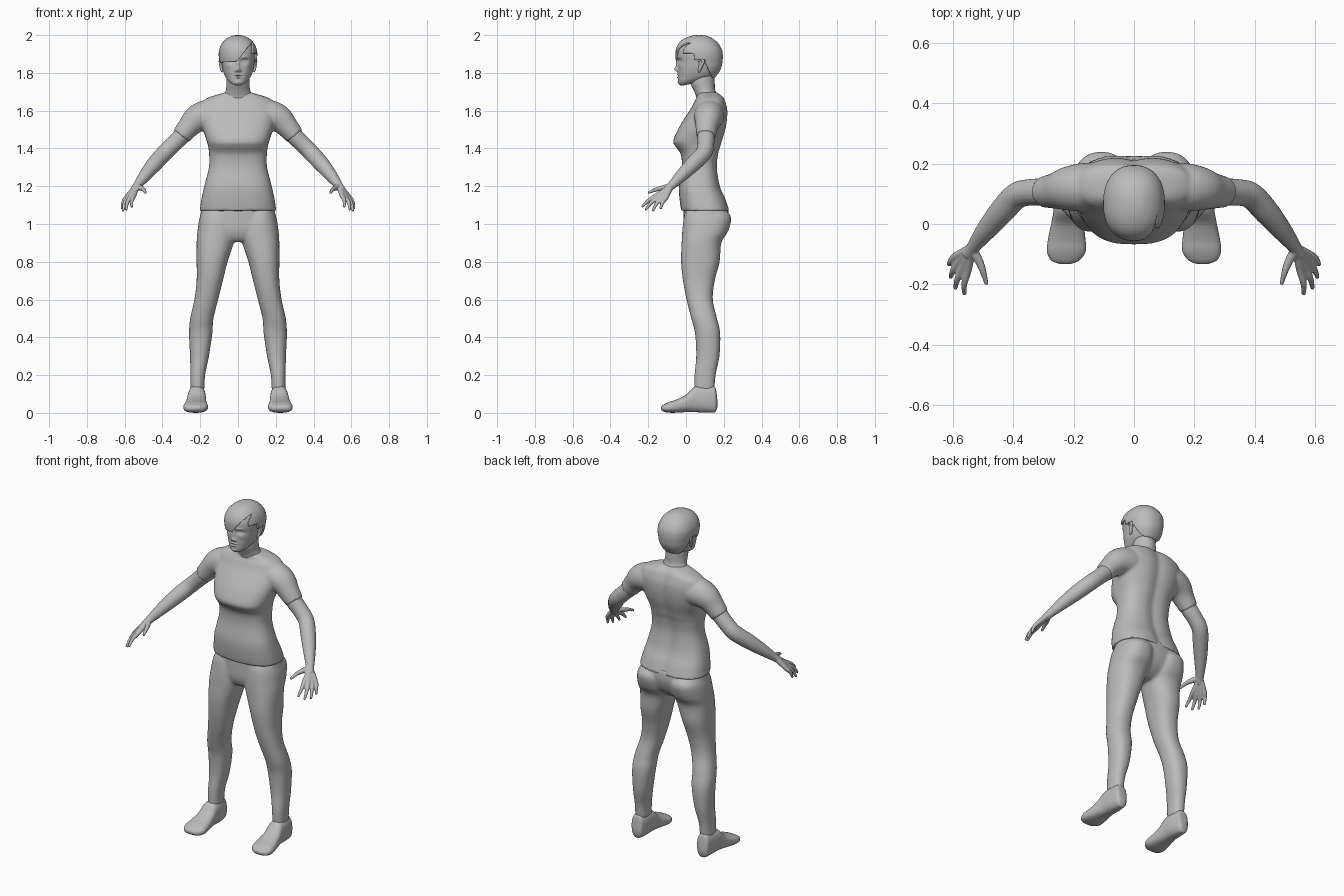
import bpy, bmesh
from math import cos, sin, pi, exp, copysign
from mathutils import Vector

cube = bpy.data.objects.get("Cube")
if cube:
    bpy.data.objects.remove(cube, do_unlink=True)

GREY = (0.5, 0.5, 0.5, 1)
clay = bpy.data.materials.new("plain_grey")
clay.use_nodes = True
clay.diffuse_color = GREY
clay.node_tree.nodes["Principled BSDF"].inputs["Base Color"].default_value = GREY


def spline(rows, steps):
    """Smooth Catmull-Rom interpolation through rows of numbers."""
    out = []
    last = len(rows) - 1
    for i in range(last):
        quad = rows[max(i - 1, 0)], rows[i], rows[i + 1], rows[min(i + 2, last)]
        for k in range(steps):
            t = k / steps
            out.append([b + t * ((c - a) + t * ((2*a - 5*b + 4*c - d) + t * (3*b - a - 3*c + d))) / 2
                        for a, b, c, d in zip(*quad)])
    out.append(list(rows[-1]))
    return out


def skin(bm, rings):
    """Closed surface through rings of points."""
    loops = [[bm.verts.new(p) for p in ring] for ring in rings]
    n = len(loops[0])
    for low, high in zip(loops, loops[1:]):
        for i in range(n):
            j = (i + 1) % n
            bm.faces.new((low[i], low[j], high[j], high[i]))
    bm.faces.new(loops[0][::-1])
    bm.faces.new(loops[-1])


def stack(bm, rows, side=1, axis="z", power=2.3, sides=48, steps=5):
    """Rounded slices: position along the axis, then the two ranges across it."""
    rings = []
    for t, a0, a1, b0, b1 in spline(rows, steps):
        ring = []
        for i in range(sides):
            ang = 2 * pi * i / sides
            ca, sa = [copysign(abs(f) ** (2 / power), f) for f in (cos(ang), sin(ang))]
            a = side * ((a0 + a1) / 2 + ca * (a1 - a0) / 2)
            b = (b0 + b1) / 2 + sa * (b1 - b0) / 2
            ring.append((a, b, t) if axis == "z" else (a, t, b))
        rings.append(ring)
    skin(bm, rings)


def tube(bm, rows, side=1, sides=20, steps=5):
    """Round limb along points of x, y, z and radius."""
    rows = spline(rows, steps)
    pts = [Vector((side * x, y, z)) for x, y, z, r in rows]
    rings = []
    for i, p in enumerate(pts):
        along = (pts[min(i + 1, len(pts) - 1)] - pts[max(i - 1, 0)]).normalized()
        u = along.cross(Vector((0, 1, 0.3))).normalized()
        v = along.cross(u)
        r = rows[i][3]
        rings.append([p + r * (u * cos(2 * pi * k / sides) + v * sin(2 * pi * k / sides))
                      for k in range(sides)])
    skin(bm, rings)


def finish(name, bm, voxel=0, relax=4):
    """Make the object; a voxel size fuses its overlapping volumes."""
    bmesh.ops.recalc_face_normals(bm, faces=bm.faces[:])
    for f in bm.faces:
        f.smooth = True
    mesh = bpy.data.meshes.new(name)
    bm.to_mesh(mesh)
    bm.free()
    mesh.materials.append(clay)
    ob = bpy.data.objects.new(name, mesh)
    bpy.context.collection.objects.link(ob)
    if voxel:
        fuse = ob.modifiers.new("fuse", "REMESH")
        fuse.mode, fuse.voxel_size, fuse.use_smooth_shade = "VOXEL", voxel, True
        soft = ob.modifiers.new("soften", "SMOOTH")
        soft.factor, soft.iterations = 0.5, relax
    return ob


def even(rows):
    return [(t, -w, w, f, b) for t, w, f, b in rows]


SIDES = (1, -1)

# Shirt: torso and short sleeves
bm = bmesh.new()
stack(bm, even([
    (1.07, .203, -.025, .233), (1.13, .194, -.034, .213), (1.2, .179, -.037, .183),
    (1.3, .154, -.022, .167), (1.37, .153, -.028, .174), (1.41, .158, -.056, .186),
    (1.44, .166, -.068, .194), (1.5, .185, -.043, .212), (1.56, .196, -.008, .221),
    (1.61, .196, .025, .221), (1.65, .186, .045, .21), (1.672, .15, .058, .2),
    (1.69, .09, .06, .182), (1.698, .065, .065, .17)]), power=2.6)
for v in bm.verts:                      # groove along the spine
    if v.co.y > .1:
        v.co.y -= .012 * exp(-(v.co.x / .035) ** 2)
for s in SIDES:
    tube(bm, [(.1, .125, 1.575, .08), (.17, .122, 1.575, .08), (.22, .117, 1.555, .073),
              (.26, .11, 1.515, .06), (.302, .106, 1.465, .051)], s, 32)
finish("shirt", bm, .008, 5)

# Trousers: hips and both legs
bm = bmesh.new()
stack(bm, even([
    (1.09, .19, -.012, .222), (1.03, .203, -.013, .225), (.97, .208, -.012, .205),
    (.93, .18, 0, .17), (.905, .1, .02, .13)]))
for s in SIDES:
    stack(bm, [
        (1.07, .03, .185, 0, .215), (1.03, .012, .204, -.012, .24), (.96, .008, .215, -.02, .222),
        (.9, .022, .219, -.023, .187), (.8, .055, .219, -.026, .178), (.7, .08, .219, -.016, .152),
        (.6, .105, .231, .003, .142), (.5, .13, .253, .028, .164), (.42, .136, .259, .048, .181),
        (.3, .154, .254, .054, .177), (.2, .174, .252, .045, .157), (.12, .178, .251, .045, .15)], s)
finish("trousers", bm, .008)

# Shoes
bm = bmesh.new()
for s in SIDES:
    stack(bm, [
        (.166, .2, .235, .03, .07), (.158, .185, .25, .008, .125), (.145, .18, .256, .002, .142),
        (.1, .172, .262, .002, .146), (.045, .17, .267, .004, .138), (0, .167, .275, .004, .096),
        (-.05, .161, .285, .001, .071), (-.09, .16, .289, .001, .058),
        (-.12, .18, .276, .007, .043), (-.132, .208, .248, .018, .032)], s, "y", 2.5)
finish("shoes", bm)

# Arms and hands
FINGERS = {  # knuckle and tip
    "index": ((.552, -.155, 1.15), (.563, -.234, 1.09)),
    "middle": ((.569, -.145, 1.143), (.593, -.215, 1.074)),
    "ring": ((.582, -.127, 1.138), (.609, -.178, 1.068)),
    "little": ((.592, -.107, 1.138), (.614, -.135, 1.08)),
}
bm = bmesh.new()
for s in SIDES:
    tube(bm, [(.26, .11, 1.515, .046), (.3, .106, 1.465, .046), (.345, .105, 1.42, .044),
              (.39, .093, 1.375, .044), (.44, .04, 1.32, .042), (.49, -.02, 1.26, .034),
              (.532, -.075, 1.205, .023), (.552, -.103, 1.178, .02)], s)
    wrist = Vector((.538, -.08, 1.2))
    for knuckle, tip in FINGERS.values():
        knuckle, tip = Vector(knuckle), Vector(tip)
        middle = knuckle.lerp(tip, .5) + Vector((.005, -.003, .005))
        tube(bm, [(*p, r) for p, r in ((wrist, .016), (knuckle, .0135), (middle, .0105), (tip, .007))], s, 12)
    tube(bm, [(.535, -.085, 1.2, .016), (.513, -.125, 1.19, .014),
              (.5, -.16, 1.182, .011), (.489, -.2, 1.165, .007)], s, 12)
finish("arms", bm, .004)

# Neck
bm = bmesh.new()
stack(bm, even([(1.64, .095, .06, .18), (1.68, .076, .052, .168), (1.71, .064, .04, .154),
                (1.75, .061, .022, .152), (1.81, .06, .02, .15)]), power=2)
finish("neck", bm)

# Head with the face raised and sunk by soft bumps
SKULL = even([
    (1.734, .014, -.03, -.01), (1.743, .036, -.037, .03), (1.76, .054, -.041, .085),
    (1.78, .067, -.042, .14), (1.8, .076, -.042, .16), (1.83, .084, -.042, .177),
    (1.86, .088, -.043, .183), (1.89, .092, -.046, .185), (1.92, .09, -.044, .18),
    (1.95, .077, -.031, .163), (1.972, .056, -.006, .138), (1.986, .03, .03, .108),
    (1.99, .008, .06, .078)])
BUMPS = [  # x, z, width, height, amount forward
    (0, 1.819, .011, .012, .018), (0, 1.845, .008, .022, .011), (.012, 1.812, .007, .007, .008),
    (.034, 1.862, .018, .011, -.012), (.034, 1.86, .011, .006, .006), (.03, 1.883, .022, .007, .004),
    (0, 1.79, .018, .005, .006), (0, 1.776, .015, .005, .006), (0, 1.783, .02, .003, -.004),
    (0, 1.748, .016, .01, .005), (.05, 1.835, .015, .015, .003)]
bm = bmesh.new()
stack(bm, SKULL, sides=160, steps=8)
for v in bm.verts:
    x, y, z = v.co
    if y < .05:
        v.co.y -= sum(amount * exp(-((abs(x) - bx) / w) ** 2 - ((z - bz) / h) ** 2)
                      for bx, bz, w, h, amount in BUMPS)
finish("head", bm)

# Ears
bm = bmesh.new()
for s in SIDES:
    tube(bm, [(.082, .07, 1.805, .006), (.087, .072, 1.82, .008), (.092, .085, 1.845, .008),
              (.094, .092, 1.862, .008), (.092, .08, 1.872, .007), (.088, .066, 1.862, .006)], s, 12)
    tube(bm, [(.08, .072, 1.815, .008), (.084, .08, 1.845, .012), (.084, .078, 1.865, .008)], s, 12)
finish("ears", bm)


def hairline(x, y):
    """Lowest height of the hair: nape, around the ears, then the swept fringe."""
    if y > .1:
        return max(1.775, 1.85 - 2 * (y - .1))
    if y > .04:
        return 1.87
    if x > .078:
        return 1.9
    return 1.862 + .1 * x + 1.2 * max(0, x)


# Hair: a raised cap trimmed along the hairline
bm = bmesh.new()
stack(bm, SKULL, sides=128, steps=8)
bmesh.ops.recalc_face_normals(bm, faces=bm.faces[:])
bm.normal_update()
for v in bm.verts:
    v.co += v.normal * .01
bare = []
for f in bm.faces:
    c = f.calc_center_median()
    if c.z < hairline(c.x, c.y):
        bare.append(f)
bmesh.ops.delete(bm, geom=bare, context="FACES")
for _ in range(4):
    rim = [v for v in bm.verts if v.is_boundary]
    bmesh.ops.smooth_vert(bm, verts=rim, factor=.5, use_axis_x=True, use_axis_y=True, use_axis_z=True)
hair = finish("hair", bm)
shell = hair.modifiers.new("thickness", "SOLIDIFY")
shell.thickness, shell.offset = .014, -1
